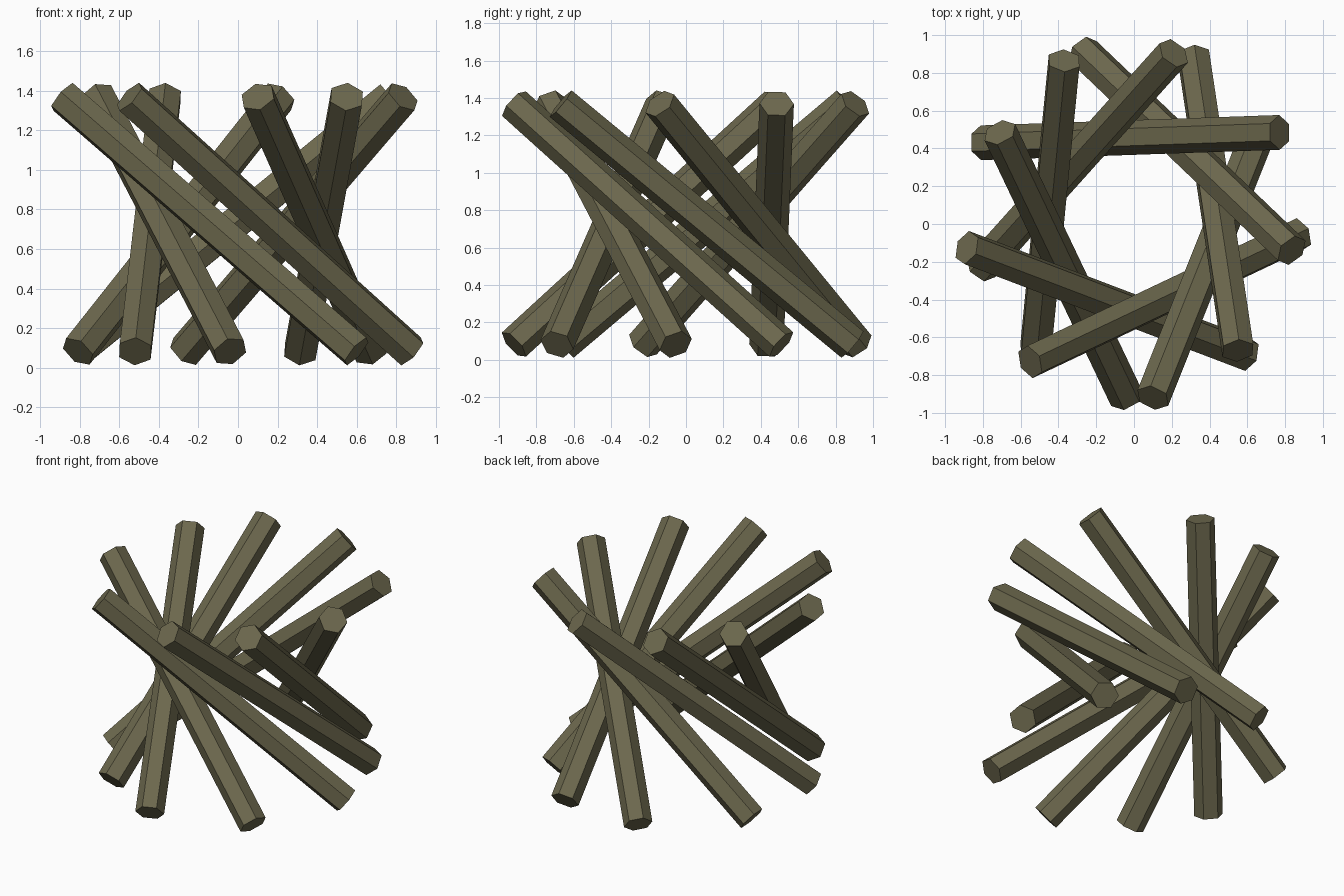
import bpy
from mathutils import Vector

cube = bpy.data.objects.get("Cube")
if cube:
    bpy.data.objects.remove(cube, do_unlink=True)

RADIUS, LOW, HIGH = 0.092, 0.082, 1.37

# Single olive colour
olive = bpy.data.materials.new("dark_olive")
olive.use_nodes = True
colour = (0.15, 0.138, 0.075, 1)
olive.diffuse_color = colour
olive.node_tree.nodes["Principled BSDF"].inputs["Base Color"].default_value = colour

# Leaning bars in a twisted ring: plan position of the top end, then the foot
BARS = [
    ((-.37, .865), (-.52, -.66)),
    ((.21, .905), (-.81, -.23)),
    ((.77, .485), (-.81, .43)),
    ((.835, -.14), (-.27, .915)),
    ((.55, -.67), (.315, .89)),
    ((.1, -.92), (.67, .51)),
    ((-.55, -.73), (.875, -.055)),
    ((-.885, -.125), (.6, -.69)),
    ((-.71, .485), (-.04, -.92)),
]


def add_bar(name, foot, top):
    """Six-sided bar running between two points."""
    axis = top - foot
    bpy.ops.mesh.primitive_cylinder_add(vertices=6, radius=RADIUS, depth=axis.length,
                                        location=(foot + top) / 2)
    bar = bpy.context.object
    bar.name = name
    bar.rotation_mode = 'QUATERNION'
    bar.rotation_quaternion = Vector((0, 0, 1)).rotation_difference(axis)
    bar.data.materials.append(olive)


for i, (top, foot) in enumerate(BARS, 1):
    add_bar(f"leaning_bar_{i}", Vector((*foot, LOW)), Vector((*top, HIGH)))
